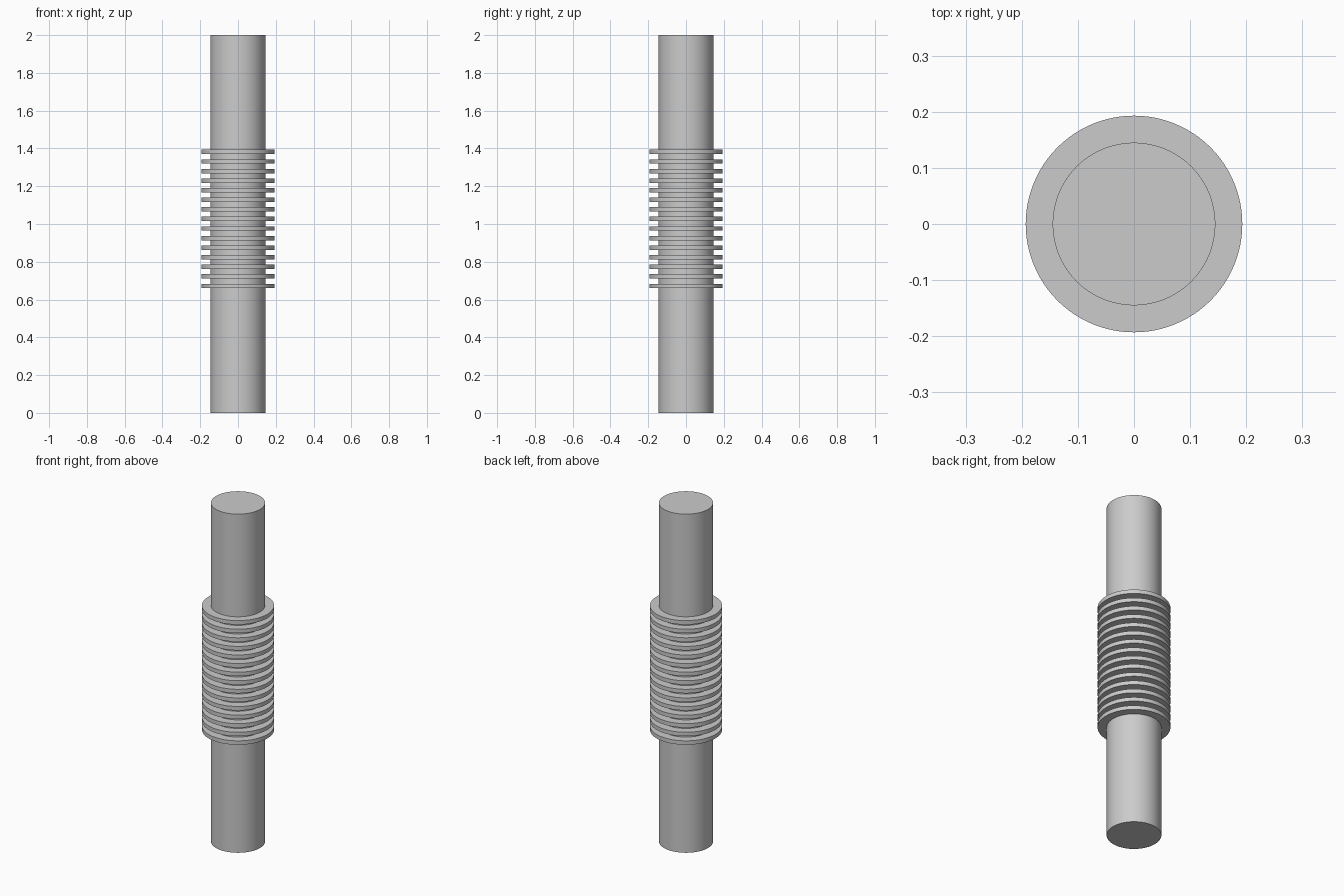
import bpy
import math

cube = bpy.data.objects.get("Cube")
if cube:
    bpy.data.objects.remove(cube, do_unlink=True)

# Single plain grey
grey = bpy.data.materials.new("plain_grey")
grey.use_nodes = True
GREY = (0.6, 0.6, 0.6, 1)
grey.diffuse_color = GREY
grey.node_tree.nodes["Principled BSDF"].inputs["Base Color"].default_value = GREY


def cylinder(name, radius, bottom, height):
    bpy.ops.mesh.primitive_cylinder_add(
        vertices=96, radius=radius, depth=height, location=(0, 0, bottom + height / 2))
    obj = bpy.context.object
    obj.name = name
    obj.data.materials.append(grey)
    bpy.ops.object.shade_smooth_by_angle(angle=math.radians(30))
    return obj


# Central shaft
cylinder("shaft", 0.145, 0, 2)

# Stack of evenly spaced cooling fins
FIN_COUNT, FIN_THICKNESS = 15, 0.0235
FIRST, LAST = 0.66, 1.37
for i in range(FIN_COUNT):
    z = FIRST + (LAST - FIRST) * i / (FIN_COUNT - 1)
    cylinder(f"fin_{i + 1}", 0.193, z, FIN_THICKNESS)
